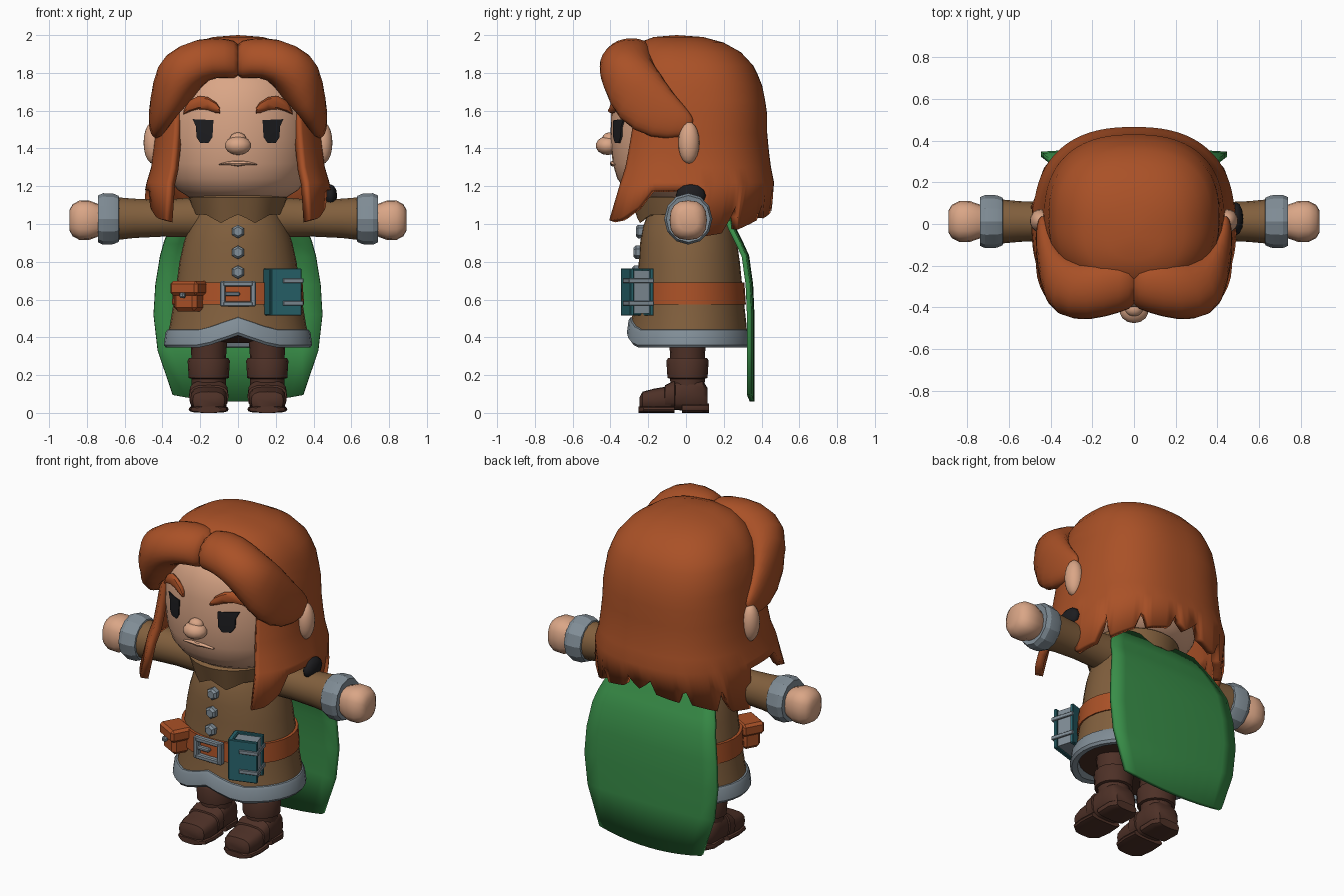
import bpy, bmesh, math
from mathutils import Vector, Matrix

if "Cube" in bpy.data.objects:
    bpy.data.objects.remove(bpy.data.objects["Cube"])

def mat(name, r, g, b):
    m = bpy.data.materials.new(name)
    m.diffuse_color = (r, g, b, 1)
    m.use_nodes = True
    m.node_tree.nodes["Principled BSDF"].inputs["Base Color"].default_value = m.diffuse_color
    return m

SKIN = mat("skin", .70, .38, .24)
HAIR = mat("russet", .40, .082, .02)
COAT = mat("coat_brown", .22, .115, .047)
BOOT = mat("dark_brown", .075, .03, .02)
GREY = mat("steel_grey", .22, .27, .31)
GREEN = mat("cape_green", .04, .27, .065)
TEAL = mat("book_teal", .022, .13, .155)
BLACK = mat("black", .012, .012, .014)

def finish(name, bm, m, angle=40, recalc=True):
    if recalc:
        bmesh.ops.recalc_face_normals(bm, faces=bm.faces)
    me = bpy.data.meshes.new(name)
    bm.to_mesh(me)
    bm.free()
    me.materials.append(m)
    for p in me.polygons:
        p.use_smooth = True
    me.set_sharp_from_angle(angle=math.radians(angle))
    ob = bpy.data.objects.new(name, me)
    bpy.context.collection.objects.link(ob)
    return ob

def ring(c, u, v, n=16, p=1):
    c, u, v = Vector(c), Vector(u), Vector(v)
    pw = lambda t: math.copysign(abs(t) ** p, t) if abs(t) > 1e-6 else 0
    return [c + u * pw(math.cos(a)) + v * pw(math.sin(a))
            for a in (2 * math.pi * i / n for i in range(n))]

def loft(name, rings, m, caps=True, angle=40):
    bm = bmesh.new()
    vs = [[bm.verts.new(p) for p in r] for r in rings]
    n = len(rings[0])
    for a, b in zip(vs, vs[1:]):
        for i in range(n):
            bm.faces.new((a[i], a[(i + 1) % n], b[(i + 1) % n], b[i]))
    if caps:
        bm.faces.new(vs[0])
        bm.faces.new(vs[-1])
    return finish(name, bm, m, angle)

def zring(z, rx, yf, yb, n=32, dz=None):
    r = ring((0, (yf + yb) / 2, z), (rx, 0, 0), (0, (yb - yf) / 2, 0), n)
    for p in r:
        if dz:
            p.z += dz(p)
    return r

def box(name, c, size, m, rot=0, bevel=.006, local=(0, 0, 0)):
    bm = bmesh.new()
    M = Matrix.Translation(c) @ Matrix.Rotation(rot, 4, 'Z') @ Matrix.Translation(local)
    bmesh.ops.create_cube(bm, size=1, matrix=M @ Matrix.Diagonal((*size, 1)))
    if bevel:
        bmesh.ops.bevel(bm, geom=bm.edges[:], offset=bevel, segments=1, affect='EDGES')
    return finish(name, bm, m, 30)

def ball(name, c, size, m, seg=20):
    bm = bmesh.new()
    bmesh.ops.create_uvsphere(bm, u_segments=seg, v_segments=seg // 2, radius=1,
                              matrix=Matrix.Translation(c) @ Matrix.Diagonal((*size, 1)))
    return finish(name, bm, m, 60)

def lerp(table, x):
    if x <= table[0][0]:
        return table[0][1:]
    for a, b in zip(table, table[1:]):
        if x <= b[0]:
            t = (x - a[0]) / (b[0] - a[0])
            return tuple(p + (q - p) * t for p, q in zip(a[1:], b[1:]))
    return table[-1][1:]

# Head
FACE = [(1.12, .45), (1.14, .64), (1.18, .80), (1.24, .91), (1.32, .97), (1.45, 1), (1.6, .99),
        (1.7, .94), (1.8, .80), (1.87, .55)]
loft("head", [zring(z, .4 * f, -.4 * f, .34 * f, 40) for z, f in FACE], SKIN, angle=60)

def face_y(x, z):
    f = lerp(FACE, z)[0]
    return f * (-.03 - .37 * math.sqrt(max(0, 1 - (x / (.4 * f)) ** 2)))

def decal(name, pts, m, off=.008):
    bm = bmesh.new()
    cx, cz = (sum(p[k] for p in pts) / len(pts) for k in (0, 1))
    mid = bm.verts.new((cx, face_y(cx, cz) - off, cz))
    fr = [bm.verts.new((x, face_y(x, z) - off, z)) for x, z in pts]
    bk = [bm.verts.new((x, face_y(x, z) + .004, z)) for x, z in pts]
    for i in range(len(pts)):
        j = (i + 1) % len(pts)
        bm.faces.new((mid, fr[i], fr[j]))
        bm.faces.new((fr[i], bk[i], bk[j], fr[j]))
    return finish(name, bm, m)

# Nose and mouth
ball("nose", (0, -.415, 1.415), (.072, .063, .05), SKIN, 14)
ball("nose_bridge", (0, -.405, 1.45), (.045, .04, .035), SKIN, 14)
loft("mouth", [ring((x, face_y(x, z) - .001, z), (0, .014, 0), (0, 0, h), 8) for x, z, h in
               ((-.1, 1.315, .003), (-.05, 1.322, .009), (0, 1.32, .015), (.05, 1.322, .009),
                (.1, 1.315, .003))], SKIN)

# Hair shell: rows by height, columns around the back, ragged bottom edge
PROF = [(.9, .49, -.55, .40), (1.05, .505, -.52, .45), (1.2, .49, -.47, .47), (1.3, .46, -.43, .45),
        (1.45, .44, -.395, .43), (1.6, .43, -.37, .43), (1.75, .405, -.335, .40),
        (1.84, .37, -.32, .355), (1.91, .315, -.30, .29), (1.96, .24, -.25, .2),
        (1.99, .13, -.17, .09), (2.0, .001, -.05, -.049)]
EDGE = [(45, 1.02), (55, 1.03), (66, 1.09), (72, 1.18), (97, 1.18), (102, .93), (117, .95), (123, 1.10),
        (129, .97), (147, 1.02), (151, 1.13), (156, 1.03), (171, 1.06), (174, 1.14), (180, 1.07)]
bm = bmesh.new()
rows, N = [], 90
for z0 in (2, 1.99, 1.96, 1.91, 1.84, 1.79, 1.73, 1.66, 1.58, 1.48, 1.38, 1.3, 1.22, None):
    row = []
    for i in range(N + 1):
        start = 45 if z0 is None else 45 * min(1, max(0, (1.84 - z0) / .18))
        d = start + (360 - 2 * start) * i / N
        z = lerp(EDGE, min(d, 360 - d))[0] if z0 is None else z0
        rx, yf, yb = lerp(PROF, z)
        s, c = math.sin(math.radians(d)), math.cos(math.radians(d))
        p = .82
        row.append(bm.verts.new((rx * math.copysign(abs(s) ** p, s),
                                 (yf + yb) / 2 - (yb - yf) / 2 * math.copysign(abs(c) ** p, c), z)))
    rows.append(row)
for a, b in zip(rows, rows[1:]):
    for i in range(N):
        bm.faces.new((a[i], b[i], b[i + 1], a[i + 1]))
bmesh.ops.remove_doubles(bm, verts=bm.verts, dist=.0025)
hair = finish("hair", bm, HAIR, 45, recalc=False)
sol = hair.modifiers.new("thickness", 'SOLIDIFY')
sol.thickness, sol.offset = .045, -1

# Parts of the head in pairs
for s, side in ((1, "right"), (-1, "left")):
    ball("ear_" + side, (s * .448, .015, 1.43), (.052, .056, .112), SKIN)
    decal("eye_" + side, [(s * x, z) for x, z in ((.13, 1.55), (.24, 1.555), (.222, 1.515), (.22, 1.46),
          (.2, 1.43), (.155, 1.43), (.135, 1.46))], BLACK)
    loft("eyebrow_" + side, [ring((s * x, face_y(x, z) - .004, z), (0, .025, 0), (0, 0, h), 8)
         for x, z, h in ((.095, 1.60, .014), (.115, 1.615, .028), (.16, 1.637, .035), (.21, 1.642, .036),
                         (.26, 1.622, .03), (.288, 1.59, .01))], HAIR)
    sweep = [((-.02, -.29, 1.86), (0, -.11, 0), (0, .02, .11)),
             ((.06, -.30, 1.88), (0, -.125, 0), (0, .02, .105)),
             ((.19, -.325, 1.88), (.03, -.145, 0), (.02, .03, .115)),
             ((.31, -.31, 1.79), (.07, -.14, .0), (.075, .03, .12)),
             ((.39, -.25, 1.67), (.06, -.08, -.02), (.03, .10, .13)),
             ((.425, -.12, 1.56), (.055, 0, 0), (0, .07, .12)),
             ((.435, .0, 1.525), (.035, 0, 0), (0, .02, .07)),
             ((.44, .035, 1.52), (.01, 0, 0), (0, .01, .03))]
    flip = lambda q: (s * q[0], q[1], q[2])
    ob = loft("fringe_" + side, [ring(flip(c), flip(u), flip(v), 12, .9) for c, u, v in sweep],
              HAIR, angle=75)
    ob.modifiers.new("smooth", 'SUBSURF').levels = 1

# Coat, hem trim and underside
lift = lambda p: .065 * max(0, 1 - abs(p.x) / .19) if p.y < 0 else 0
BODY = [(.40, .375, -.295, .325), (.47, .36, -.28, .32), (.65, .33, -.26, .30), (.8, .31, -.25, .285),
        (.9, .288, -.243, .27), (.98, .262, -.23, .25), (1.06, .225, -.2, .21), (1.15, .16, -.14, .15)]
loft("coat", [zring(*b, dz=lift if b[0] < .5 else None) for b in BODY], COAT)
loft("hem_trim", [zring(z, .36 + e, -.28 - e, .31 + e, dz=lift) for z, e in
     ((.445, -.01), (.44, .015), (.425, .024), (.36, .033), (.345, .022), (.35, -.01), (.40, -.03))],
     GREY, caps=False)
loft("coat_underside", [zring(z, .355, -.275, .305, dz=lift) for z in (.37, .39)], BOOT)

# Collar with two pointed flaps
points = lambda p: -.045 * max(0, 1 - abs(abs(p.x) - .09) / .08) if p.y < 0 else 0
loft("collar", [zring(1.12, .18, -.22, .18), zring(1.155, .235, -.27, .23), zring(1.14, .26, -.295, .25),
                zring(1.05, .235, -.262, .24, dz=points), zring(1.06, .2, -.2, .2)], COAT, False, 25)

# Buttons
for i, (z, y) in enumerate(((.96, -.24), (.85, -.252), (.745, -.26))):
    loft(f"button_{i + 1}", [ring((0, y + d, z), (0, 0, r), (r, 0, 0), 6)
                             for d, r in ((.03, .036), (-.014, .036), (-.026, .024))], GREY, angle=20)

# Belt and buckle
loft("belt", [zring(z, .325 + e, -.255 - e, .292 + e) for z, e in
              ((.575, .0), (.575, .025), (.69, .017), (.69, -.005))], HAIR, caps=False)
for sx in (-1, 1):
    box(f"buckle_side_{sx}", (sx * .08, -.285, .63), (.03, .035, .135), GREY)
    box(f"buckle_bar_{sx}", (0, -.287, .63 + sx * .053), (.16, .035, .028), GREY)
box("buckle_prong", (-.03, -.287, .63), (.08, .03, .022), GREY)

# Pouch
R = -.5
box("pouch", (-.26, -.225, .595), (.135, .11, .115), HAIR, R, .02)
box("pouch_flap", (-.26, -.23, .66), (.165, .135, .075), HAIR, R, .015)
box("pouch_stud", (-.26, -.23, .622), (.03, .03, .03), GREY, R, .008, (0, -.07, 0))

# Book: covers, pages, spine, clasps
C, R = (.237, -.258, .64), .3
for name, y in (("front", -.055), ("back", .055)):
    box(f"book_{name}_cover", C, (.17, .022, .25), TEAL, R, .004, (0, y, 0))
box("book_pages", C, (.145, .095, .225), GREY, R, 0)
box("book_spine", C, (.03, .12, .25), TEAL, R, .006, (-.075, 0, 0))
for i, z in enumerate((-.06, .06)):
    box(f"book_clasp_{i + 1}", C, (.11, .012, .024), GREY, R, .003, (.035, -.069, z))
    box(f"book_clasp_side_{i + 1}", C, (.012, .14, .024), GREY, R, .003, (.087, -.005, z))

# Arms and legs
for s, side in ((1, "right"), (-1, "left")):
    tube = lambda name, secs, m, n=16, p=1, a=40: loft(name + "_" + side, [
        ring((s * x, .012, z), (0, r * .94, 0), (0, 0, r), n, p) for x, z, r in secs], m, angle=a)
    tube("sleeve", ((.12, 1.03, .12), (.25, 1.035, .105), (.4, 1.03, .097), (.55, 1.03, .104),
                    (.65, 1.028, .114)), COAT)
    tube("cuff", ((.625, 1.027, .10), (.632, 1.027, .122), (.66, 1.027, .134), (.715, 1.027, .136),
                  (.74, 1.027, .124), (.735, 1.027, .095)), GREY, 12, 1, 25)
    tube("hand", ((.71, 1.02, .075), (.75, 1.02, .09), (.79, 1.02, .105), (.84, 1.02, .104),
                  (.875, 1.02, .085), (.892, 1.02, .055)), SKIN, 16, .8, 50)
    up = lambda name, secs: loft(name + "_" + side, [
        ring((s * .155, .008, z), (r, 0, 0), (0, r, 0), 16) for z, r in secs], BOOT)
    up("leg", ((.1, .09), (.2, .092), (.3, .092), (.42, .1)))
    up("boot_cuff", ((.18, .09), (.185, .106), (.275, .112), (.29, .104), (.29, .09)))
    foot = lambda name, secs: loft(name + "_" + side, [
        ring((s * .155, y, (a + b) / 2), (w, 0, 0), (0, 0, (b - a) / 2), 16, .65)
        for y, w, a, b in secs], BOOT)
    foot("boot_foot", ((-.245, .06, .03, .085), (-.23, .085, .015, .112), (-.17, .098, .01, .128),
                       (-.1, .097, .01, .14), (-.05, .095, .015, .17), (.02, .095, .01, .19),
                       (.09, .088, .01, .17), (.115, .065, .015, .13)))
    foot("boot_strap", ((-.115, .09, .03, .13), (-.11, .104, .02, .147), (-.06, .104, .02, .172),
                        (-.055, .09, .03, .16)))
    foot("boot_sole", ((-.252, .06, 0, .034), (-.225, .095, 0, .038), (-.15, .106, 0, .038),
                       (-.06, .1, 0, .038)))
    foot("boot_heel", ((-.02, .095, 0, .05), (.08, .098, 0, .05), (.122, .07, 0, .05)))

# Dark clasp at the shoulder
ball("shoulder_clasp", (.49, .025, 1.15), (.035, .08, .06), BLACK, 12)

# Cape
CAPE = [(1.1, .27, .2), (.98, .36, .25), (.9, .392, .29), (.83, .412, .322), (.68, .437, .343),
        (.52, .447, .35), (.33, .425, .35), (.095, .345, .35)]
bm = bmesh.new()
grid = [[bm.verts.new((w * k / 5, y - .015 * (k / 5) ** 2,
                       z - (.035 * (1 - (k / 5) ** 2) if z < .1 else 0))) for k in range(-5, 6)]
        for z, w, y in CAPE]
for a, b in zip(grid, grid[1:]):
    for i in range(10):
        bm.faces.new((a[i], a[i + 1], b[i + 1], b[i]))
cape = finish("cape", bm, GREEN)
sol = cape.modifiers.new("thickness", 'SOLIDIFY')
sol.thickness, sol.offset = .025, 0
